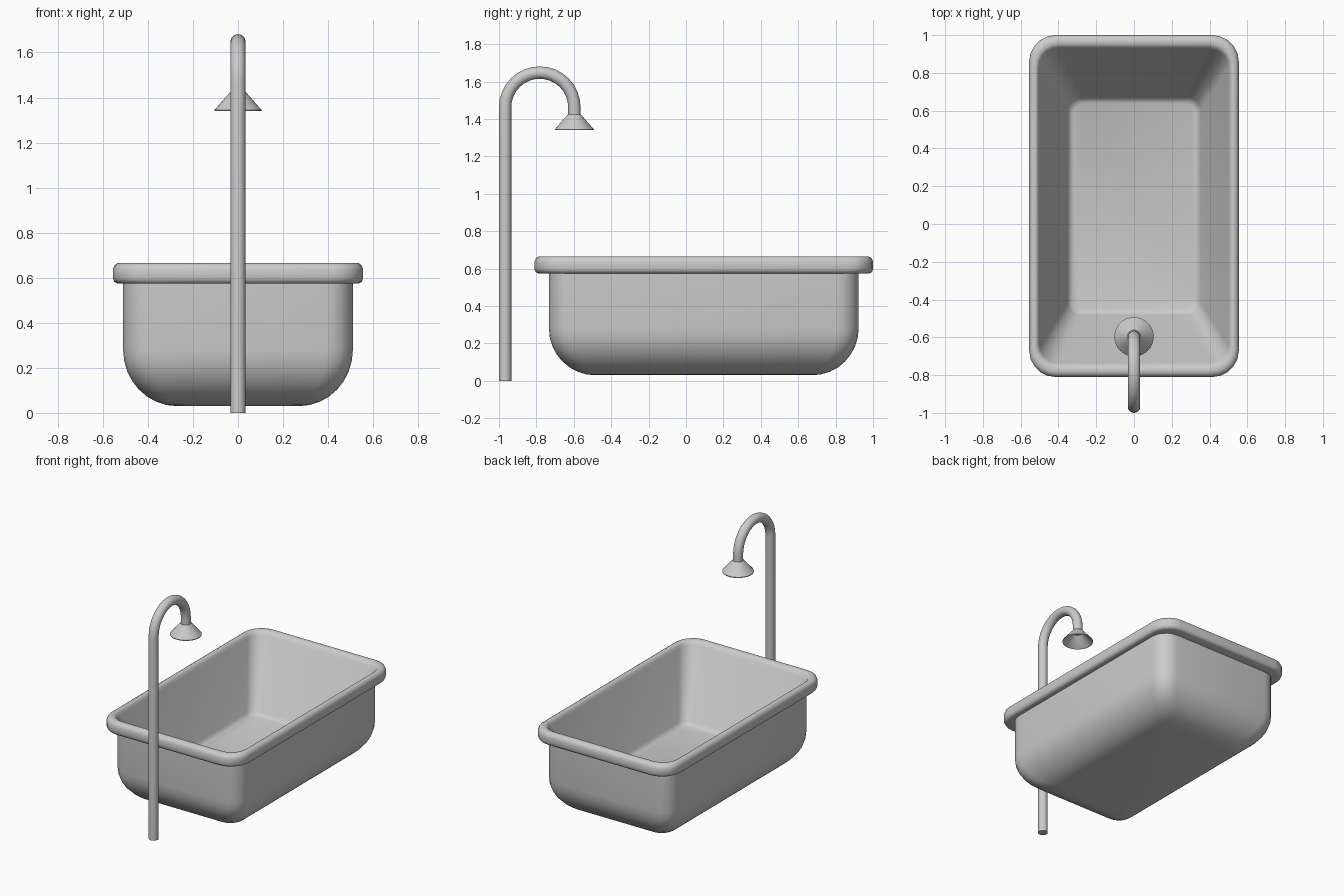
import bpy, bmesh
from math import sin, cos, pi, radians
from mathutils import Vector

if "Cube" in bpy.data.objects:
    bpy.data.objects.remove(bpy.data.objects["Cube"])

TUB_Y = 0.095


def loft(name, rings, cap_start=True, cap_end=True, angle=40):
    """Skin a list of equally long closed rings into one object."""
    bm = bmesh.new()
    loops = [[bm.verts.new(p) for p in ring] for ring in rings]
    n = len(loops[0])
    for a, b in zip(loops, loops[1:]):
        for i in range(n):
            j = (i + 1) % n
            bm.faces.new((a[i], a[j], b[j], b[i]))
    if cap_start:
        bm.faces.new(loops[0][::-1])
    if cap_end:
        bm.faces.new(loops[-1])
    if cap_start or cap_end:
        bmesh.ops.recalc_face_normals(bm, faces=bm.faces[:])
    me = bpy.data.meshes.new(name)
    bm.to_mesh(me)
    bm.free()
    ob = bpy.data.objects.new(name, me)
    bpy.context.collection.objects.link(ob)
    bpy.ops.object.select_all(action='DESELECT')
    ob.select_set(True)
    bpy.context.view_layer.objects.active = ob
    bpy.ops.object.shade_smooth_by_angle(angle=radians(angle))
    return ob


def rounded_rect(hx, hy, z, r, segs=5):
    pts = []
    for q, (sx, sy) in enumerate(((1, 1), (-1, 1), (-1, -1), (1, -1))):
        for k in range(segs + 1):
            a = (q + k / segs) * pi / 2
            pts.append((sx * (hx - r) + r * cos(a),
                        TUB_Y + sy * (hy - r) + r * sin(a), z))
    return pts


def circle(center, side, r, n=24):
    """Ring spanned by the x axis and a second direction."""
    return [Vector(center) + Vector((1, 0, 0)) * r * cos(2 * pi * i / n)
            + Vector(side) * r * sin(2 * pi * i / n) for i in range(n)]


# Tub: rounded underside, straight sides, rolled rim, sloping inside, flat floor
sections = []
for k in range(9):
    t = k / 8 * pi / 2
    sections.append((0.27 + 0.24 * sin(t), 0.58 + 0.248 * sin(t),
                     0.28 - 0.25 * cos(t), 0.06 + 0.06 * sin(t)))
sections += [
    (0.51, 0.828, 0.575, 0.12),
    (0.535, 0.885, 0.575, 0.13), (0.549, 0.899, 0.581, 0.14),
    (0.555, 0.905, 0.597, 0.14), (0.555, 0.905, 0.638, 0.14),
    (0.548, 0.897, 0.656, 0.135), (0.535, 0.882, 0.665, 0.13),
    (0.518, 0.858, 0.665, 0.12), (0.507, 0.842, 0.655, 0.11),
    (0.500, 0.830, 0.635, 0.10),
    (0.352, 0.578, 0.22, 0.07), (0.342, 0.566, 0.20, 0.065),
    (0.322, 0.546, 0.19, 0.06),
]
loft("bathtub", [rounded_rect(*s) for s in sections], angle=60)

# Shower pipe: upright, half-circle bend, short drop
R, CY, CZ = 0.185, -0.782, 1.463
rings = [circle((0, CY - R, 0), (0, 1, 0), 0.033)]
for k in range(17):
    a = pi - k / 16 * pi
    radial = (0, cos(a), sin(a))
    side = (0, -cos(a), -sin(a))
    rings.append(circle((0, CY + R * radial[1], CZ + R * radial[2]), side, 0.033))
rings.append(circle((0, CY + R, 1.41), (0, -1, 0), 0.033))
loft("shower_pipe", rings)

# Shower head: hollow flared cone
HY = CY + R
loft("shower_head", [circle((0, HY, z), (0, 1, 0), r, 32) for r, z in
                     ((0.03, 1.415), (0.098, 1.343), (0.104, 1.34),
                      (0.104, 1.345), (0.036, 1.423), (0.03, 1.423))],
     cap_start=True, cap_end=True)
